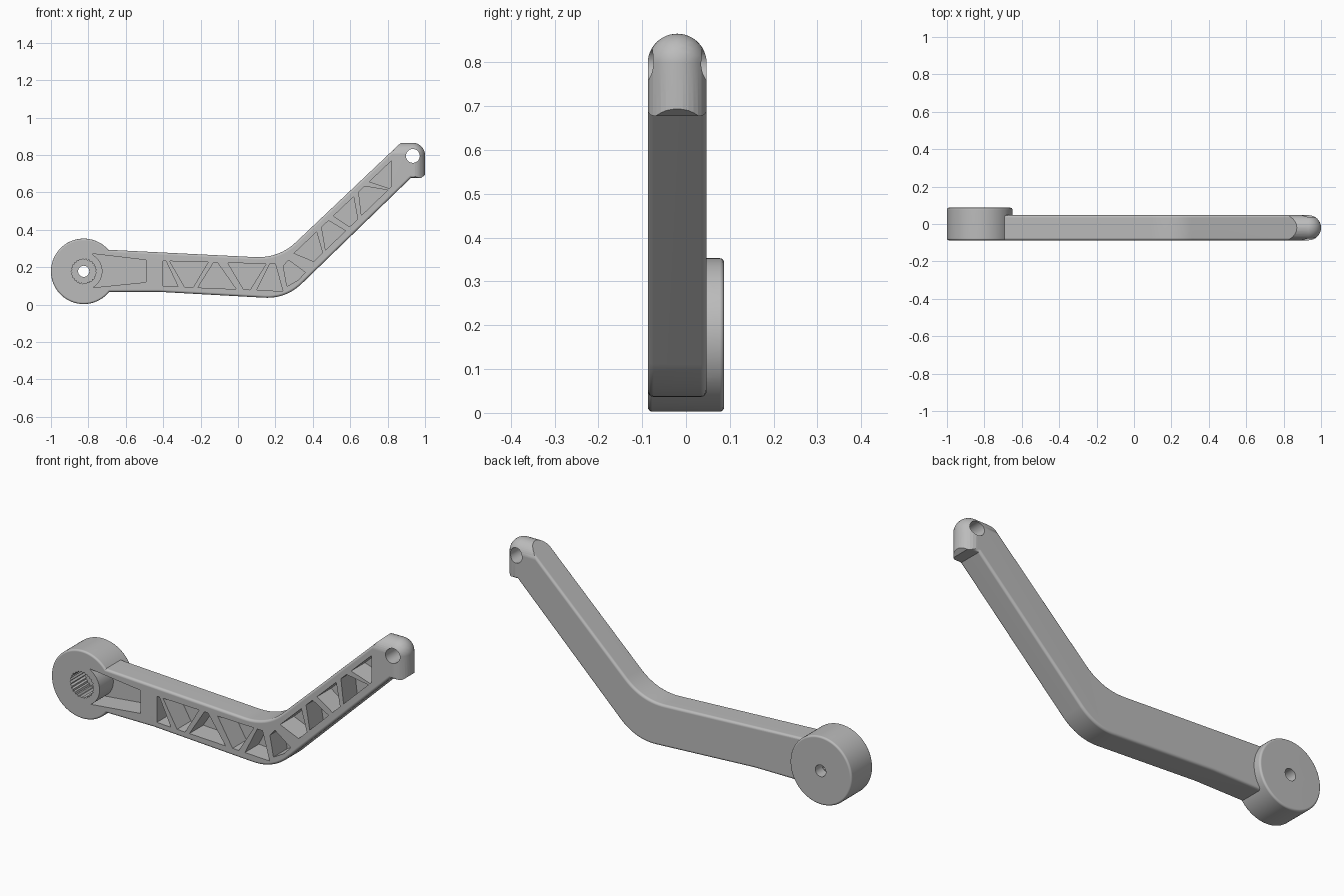
import bpy, bmesh
from math import sin, cos, pi, atan2
from mathutils import Vector

cube = bpy.data.objects.get("Cube")
if cube:
    bpy.data.objects.remove(cube)

FRONT, BACK, HUB_BACK, FLOOR = -0.087, 0.047, 0.087, 0.025
MID = (FRONT + BACK) / 2
HUB = (-0.825, 0.178)
EYE = (0.935, 0.795)

grey = bpy.data.materials.new("plain grey")
grey.use_nodes = True
grey.diffuse_color = (0.5, 0.5, 0.5, 1)
grey.node_tree.nodes["Principled BSDF"].inputs["Base Color"].default_value = (0.5, 0.5, 0.5, 1)


def to_object(bm, name):
    bmesh.ops.recalc_face_normals(bm, faces=bm.faces)
    mesh = bpy.data.meshes.new(name)
    bm.to_mesh(mesh)
    bm.free()
    mesh.materials.append(grey)
    obj = bpy.data.objects.new(name, mesh)
    bpy.context.collection.objects.link(obj)
    return obj


def prism(name, outline, y0, y1, fillet=0):
    """Extrude an x-z outline along y, optionally rounding both rims."""
    bm = bmesh.new()
    near = bm.faces.new([bm.verts.new((x, y0, z)) for x, z in outline])
    ext = bmesh.ops.extrude_face_region(bm, geom=[near], use_keep_orig=True)
    for v in ext["geom"]:
        if isinstance(v, bmesh.types.BMVert):
            v.co.y = y1
    bmesh.ops.recalc_face_normals(bm, faces=bm.faces)
    if fillet:
        rims = [e for e in bm.edges if abs(e.verts[0].co.y - e.verts[1].co.y) < 1e-5]
        bmesh.ops.bevel(bm, geom=rims, offset=fillet, segments=4, profile=0.5, affect='EDGES')
    return to_object(bm, name)


def circle(center, radius, n=64, a0=0, a1=2 * pi):
    return [(center[0] + radius * cos(a0 + (a1 - a0) * i / n),
             center[1] + radius * sin(a0 + (a1 - a0) * i / n)) for i in range(n)]


def bend(a, b, c, n=14):
    """Smooth curve from a to c, steered by corner b."""
    a, b, c = Vector(a), Vector(b), Vector(c)
    return [tuple(a * (1 - t) ** 2 + b * 2 * t * (1 - t) + c * t * t)
            for t in (i / n for i in range(n + 1))]


def boolean(target, tool, operation):
    mod = target.modifiers.new(tool.name, 'BOOLEAN')
    mod.operation, mod.object, mod.solver = operation, tool, 'EXACT'
    bpy.context.view_layer.objects.active = target
    bpy.ops.object.modifier_apply(modifier=mod.name)
    bpy.data.objects.remove(tool)


# Bent arm bar
outline = [(-0.75, 0.068), (-0.42, 0.068)]
outline += bend((0.14, 0.037), (0.255, 0.031), (0.34, 0.111))
outline += [(0.925, 0.678), (0.98, 0.678), (1.002, 0.695), (1.002, 0.88), (0.886, 0.88)]
outline += bend((0.31, 0.334), (0.219, 0.248), (0.09, 0.254))
outline += [(-0.75, 0.296)]
arm = prism("crank_arm", outline, FRONT, BACK, 0.013)

# Domed tip: trim the bar with a round-ended envelope
bm = bmesh.new()
R = 0.0672
for x in (-2, 0.933):
    for i in range(33):
        for j in range(13):
            a, h = 2 * pi * i / 32, pi / 2 * j / 12
            bm.verts.new((x + R * cos(a) * cos(h), MID + R * sin(a) * cos(h), 0.798 + R * sin(h)))
    for i in range(32):
        a = 2 * pi * i / 32
        bm.verts.new((x + R * cos(a), MID + R * sin(a), -1))
bmesh.ops.remove_doubles(bm, verts=bm.verts, dist=1e-4)
hull = bmesh.ops.convex_hull(bm, input=bm.verts)
bmesh.ops.delete(bm, geom=[v for v in bm.verts if not v.link_faces], context='VERTS')
boolean(arm, to_object(bm, "tip_envelope"), 'INTERSECT')

# Round hub
boolean(arm, prism("hub", circle(HUB, 0.175, 96), FRONT, HUB_BACK, 0.01), 'UNION')

# Toothed socket, screw hole and tip eye
teeth = 25
spline = []
for i in range(teeth * 2):
    r = 0.068 if i % 2 else 0.061
    a = pi * i / teeth
    spline.append((HUB[0] + r * cos(a), HUB[1] + r * sin(a)))
boolean(arm, prism("socket", spline, -0.2, 0.03), 'DIFFERENCE')
boolean(arm, prism("screw_hole", circle(HUB, 0.03, 32), -0.2, 0.2), 'DIFFERENCE')
boolean(arm, prism("tip_eye", circle(EYE, 0.037, 40), -0.2, 0.2), 'DIFFERENCE')


# Truss pockets: top x-range and bottom x-range between two sloping lines
def lower(x, top):
    return 0.222 - 0.028 * x if top else 0.082 - 0.042 * x


def upper(x, top):
    return -0.0105 + 0.95 * x if top else -0.16 + 0.965 * x


lower_cells = [(-0.4, -0.385, -0.4, -0.32), (-0.365, -0.16, -0.285, -0.24),
               (-0.13, -0.11, -0.215, -0.01), (-0.055, 0.15, 0.03, 0.065),
               (0.17, 0.2, 0.1, 0.24)]
upper_cells = [(0.3, 0.42, 0.405, 0.452), (0.447, 0.484, 0.468, 0.575),
               (0.51, 0.618, 0.597, 0.64), (0.645, 0.677, 0.66, 0.8),
               (0.703, 0.82, 0.81, 0.82)]
pockets = []
for line, cells in ((lower, lower_cells), (upper, upper_cells)):
    for t0, t1, b0, b1 in cells:
        pockets.append([(t0, line(t0, True)), (t1, line(t1, True)),
                        (b1, line(b1, False)), (b0, line(b0, False))])
pockets.append([(0.242, 0.205), (0.27, 0.238), (0.36, 0.172), (0.32, 0.13), (0.262, 0.098)])

# Wide pocket beside the hub, curved around the socket wall
hi, lo = Vector((-0.78, 0.272)), Vector((-0.776, 0.092))
a_hi, a_lo = (atan2(p.y - HUB[1], p.x - HUB[0]) for p in (hi, lo))
wide = circle(HUB, 0.1, 20, a_lo, a_hi) + [tuple(hi), (-0.492, 0.238), (-0.492, 0.12)]
pockets.append(wide)
for p in pockets:
    boolean(arm, prism("pocket", p, -0.2, FLOOR), 'DIFFERENCE')

# Smooth fillets, crisp pocket edges
bpy.ops.object.select_all(action='DESELECT')
arm.select_set(True)
bpy.context.view_layer.objects.active = arm
bpy.ops.object.shade_smooth_by_angle(angle=0.55)
weighted = arm.modifiers.new("even_shading", 'WEIGHTED_NORMAL')
weighted.keep_sharp = True
